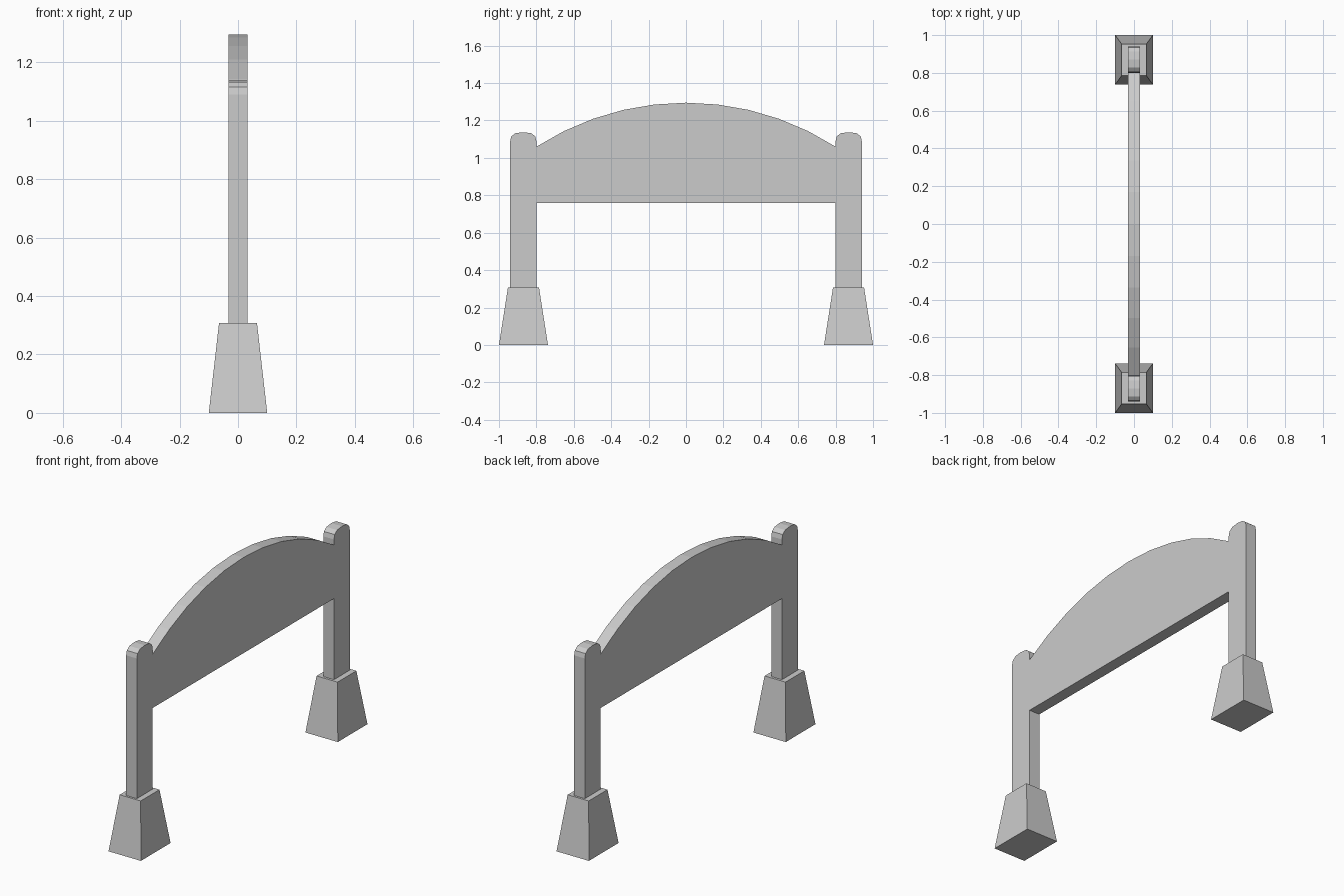
import bpy, bmesh, math

if "Cube" in bpy.data.objects:
    bpy.data.objects.remove(bpy.data.objects["Cube"])

HALF_T = 0.033          # half thickness of the frame
FOOT_TOP = 0.307


def make_object(name, bm):
    bmesh.ops.recalc_face_normals(bm, faces=bm.faces[:])
    mesh = bpy.data.meshes.new(name)
    bm.to_mesh(mesh)
    bm.free()
    obj = bpy.data.objects.new(name, mesh)
    bpy.context.collection.objects.link(obj)
    return obj


def extrude_profile(name, points, half):
    """Extrude a closed (y, z) outline symmetrically along x."""
    bm = bmesh.new()
    face = bm.faces.new([bm.verts.new((-half, y, z)) for y, z in points])
    ext = bmesh.ops.extrude_face_region(bm, geom=[face])
    moved = [v for v in ext["geom"] if isinstance(v, bmesh.types.BMVert)]
    bmesh.ops.translate(bm, verts=moved, vec=(2 * half, 0, 0))
    return make_object(name, bm)


def footing(name, y_sign):
    """Tapered block."""
    bm = bmesh.new()
    bmesh.ops.create_cube(bm, size=2)
    for v in bm.verts:
        top = v.co.z > 0
        hx, hy = (0.065, 0.083) if top else (0.1, 0.131)
        v.co = (v.co.x * hx, y_sign * 0.869 + v.co.y * hy, FOOT_TOP if top else 0)
    return make_object(name, bm)


# Arched board and round-topped posts share one outline (right half, then mirrored)
post_in, post_out = 0.80, 0.94
mid = (post_in + post_out) / 2
half = [(post_in, 0.76), (post_in, FOOT_TOP), (post_out, FOOT_TOP)]
cap = [(0.07, 1.09), (0.064, 1.115), (0.042, 1.132), (0, 1.137)]
half += [(mid + d, z) for d, z in cap]
half += [(mid - d, z) for d, z in reversed(cap[:-1])]

# Board's curved top edge
crown, drop = 1.295, 0.235
radius = (post_in ** 2 + drop ** 2) / (2 * drop)
sweep = math.asin(post_in / radius)
for i in range(5, -1, -1):
    a = sweep * i / 5
    half.append((radius * math.sin(a), crown - radius + radius * math.cos(a)))

outline = half + [(-y, z) for y, z in reversed(half[:-1])]
extrude_profile("arched_board_and_posts", outline, HALF_T)

# Footings under both posts
footing("back_footing", 1)
footing("front_footing", -1)
